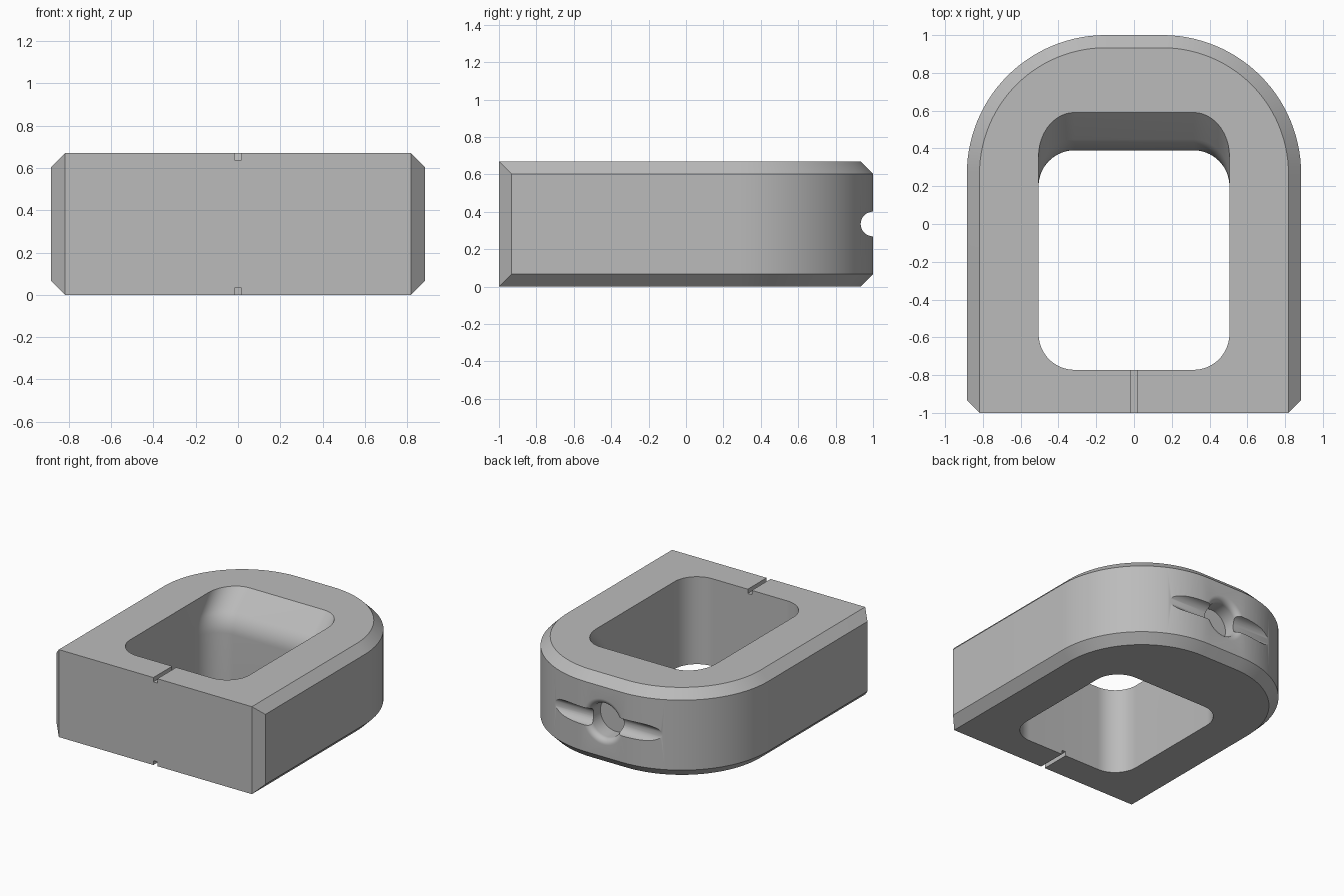
import bpy, bmesh, math

cube = bpy.data.objects.get("Cube")
if cube:
    bpy.data.objects.remove(cube, do_unlink=True)

H = 0.67        # block height
CH = 0.067      # chamfer size
MID = H / 2

grey = bpy.data.materials.new("plain_grey")
grey.use_nodes = True
colour = (0.5, 0.5, 0.5, 1)
grey.diffuse_color = colour
grey.node_tree.nodes["Principled BSDF"].inputs["Base Color"].default_value = colour


def loft(name, rings):
    """Join equal-length closed rings of points and cap both ends."""
    bm = bmesh.new()
    loops = [[bm.verts.new(p) for p in ring] for ring in rings]
    n = len(loops[0])
    for a, b in zip(loops, loops[1:]):
        for i in range(n):
            j = (i + 1) % n
            bm.faces.new((a[i], a[j], b[j], b[i]))
    bm.faces.new(loops[0][::-1])
    bm.faces.new(loops[-1])
    bmesh.ops.remove_doubles(bm, verts=bm.verts, dist=1e-5)
    bmesh.ops.recalc_face_normals(bm, faces=bm.faces)
    mesh = bpy.data.meshes.new(name)
    bm.to_mesh(mesh)
    bm.free()
    mesh.materials.append(grey)
    obj = bpy.data.objects.new(name, mesh)
    bpy.context.collection.objects.link(obj)
    return obj


def arc(cx, cy, rx, ry, start, steps=20):
    """Quarter arc, counter-clockwise from the start angle."""
    angles = [start + math.pi / 2 * i / steps for i in range(steps + 1)]
    return [(cx + rx * math.cos(a), cy + ry * math.sin(a)) for a in angles]


def box(name, x, y0, y1, z0, z1):
    ring = [(-x, y0), (x, y0), (x, y1), (-x, y1)]
    return loft(name, [[(px, py, z) for px, py in ring] for z in (z0, z1)])


# Arched block, chamfered everywhere except along the front face
def outline(inset, z):
    r = 0.735 - inset
    side = 0.15 + r
    pts = [(0.885 - CH, -1), (side, -1 + CH - inset)]
    pts += arc(0.15, 0.265, r, r, 0, 28)
    pts += [(-x, y) for x, y in reversed(pts)]
    return [(x, y, z) for x, y in pts]


block = loft("arched_block", [outline(CH, 0), outline(0, CH),
                              outline(0, H - CH), outline(CH, H)])


# Rounded window through the block, its back wall sloping outward at the top
def window_ring(back, z):
    x, front, r = 0.505, -0.772, 0.19
    ry = r + 0.2 * (back - 0.39)
    pts = arc(x - r, back - ry, r, ry, 0)
    pts += arc(r - x, back - ry, r, ry, math.pi / 2)
    pts += arc(r - x, front + r, r, r, math.pi)
    pts += arc(x - r, front + r, r, r, math.pi * 1.5)
    return [(px, py, z) for px, py in pts]


bend = 0.2
rings = [window_ring(0.39, -0.1)]
for i in range(9):
    a = math.pi / 4 * i / 8
    rings.append(window_ring(0.39 + bend * (1 - math.cos(a)), 0.387 + bend * math.sin(a)))
rings += [window_ring(0.59, H), window_ring(0.69, H + 0.1)]
cutters = [loft("window_cutter", rings)]

# Centre slots on the front bar, above and below
for z0, z1 in ((-0.1, 0.033), (H - 0.033, H + 0.1)):
    cutters.append(box("slot_cutter", 0.017, -1.1, -0.7, z0, z1))


# Circle swept along x or y, used by the back recess
def turned(name, stations, axis):
    rings = []
    for pos, r, offset in stations:
        ring = []
        for i in range(48):
            a = math.tau * i / 48
            u, z = r * math.cos(a), MID + r * math.sin(a)
            ring.append((pos, offset + u, z) if axis == "x" else (u, pos, z))
        rings.append(ring)
    return loft(name, rings)


# Horizontal groove across the curved back
cutters.append(turned("groove_cutter", [(-0.8, 0.066, 1), (0.8, 0.066, 1)], "x"))

# Blind round recess with a rounded lip
lip = 0.045
stations = [(0.85, 0.13, 0)]
for i in range(9):
    a = math.pi / 2 * i / 8
    stations.append((1 - lip + lip * math.sin(a), 0.13 + lip * (1 - math.cos(a)), 0))
stations.append((1.1, 0.175, 0))
cutters.append(turned("recess_cutter", stations, "y"))

# Cut the block, then drop the cutters
bpy.ops.object.select_all(action="DESELECT")
bpy.context.view_layer.objects.active = block
block.select_set(True)
for cutter in cutters:
    cutter.hide_render = True
    mod = block.modifiers.new(cutter.name, "BOOLEAN")
    mod.operation = "DIFFERENCE"
    mod.solver = "EXACT"
    mod.object = cutter
    bpy.ops.object.modifier_apply(modifier=mod.name)
    bpy.data.objects.remove(cutter, do_unlink=True)

bpy.ops.object.shade_smooth_by_angle(angle=math.radians(30))
